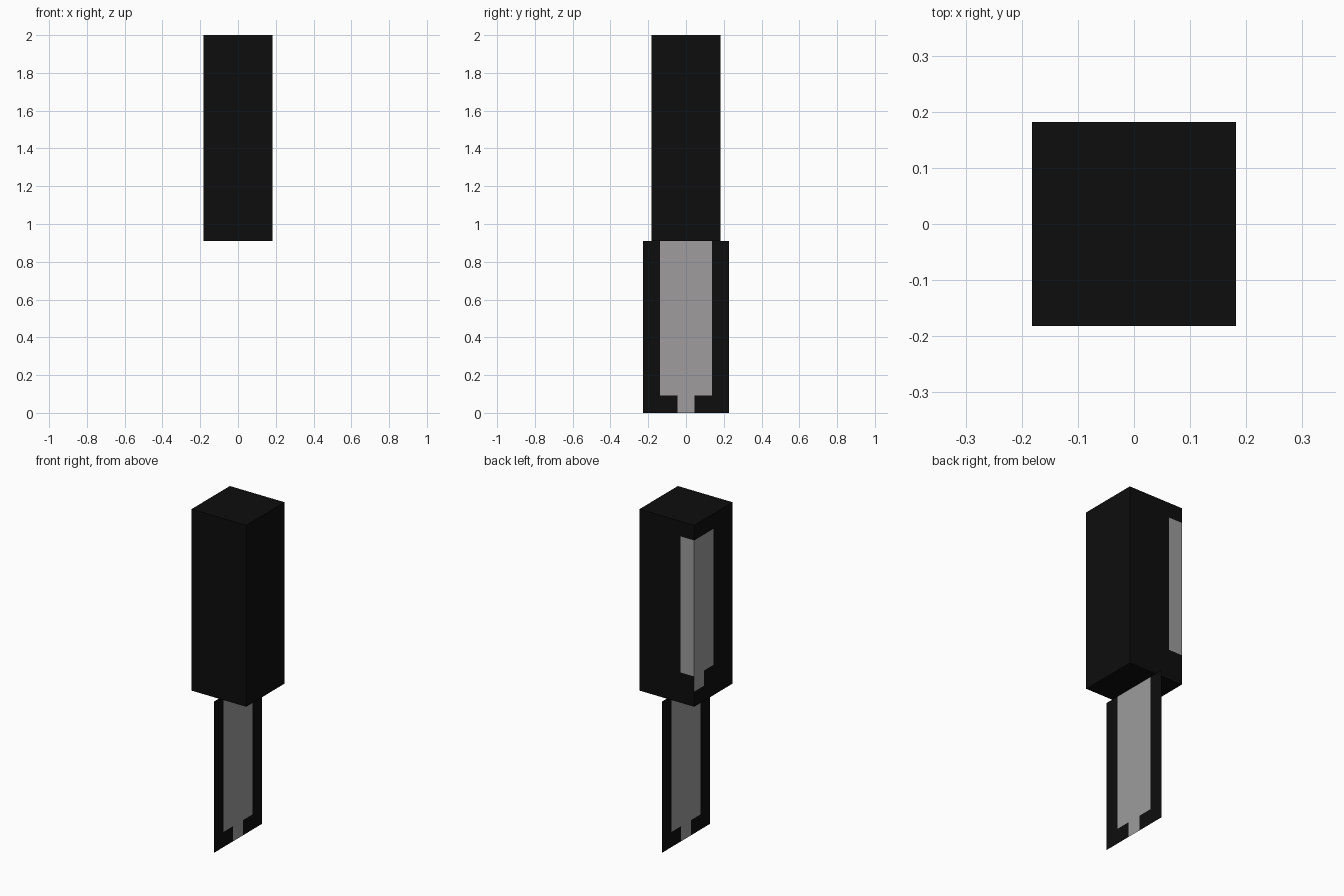
import bpy, bmesh
from mathutils import Vector

cube = bpy.data.objects.get("Cube")
if cube:
    bpy.data.objects.remove(cube)

U = 1 / 11                # size of one colour cell
BLADE_H = 10 * U
TOP = 2.0
HALF = 2 * U


def material(name, rgb):
    m = bpy.data.materials.new(name)
    m.use_nodes = True
    m.diffuse_color = (*rgb, 1)
    bsdf = m.node_tree.nodes["Principled BSDF"]
    bsdf.inputs["Base Color"].default_value = (*rgb, 1)
    bsdf.inputs["Roughness"].default_value = 0.9
    return m


BLACK = material("black", (0.004, 0.004, 0.004))
GREY = material("steel grey", (0.342, 0.335, 0.338))


def finish(name, bm, cuts, is_grey):
    """Cut the mesh along axis planes, then colour faces by a rule."""
    for axis, values in enumerate(cuts):
        normal = Vector((0, 0, 0))
        normal[axis] = 1
        for v in values:
            point = normal * v
            bmesh.ops.bisect_plane(bm, geom=bm.verts[:] + bm.edges[:] + bm.faces[:],
                                   plane_co=point, plane_no=normal)
    bm.normal_update()
    for f in bm.faces:
        f.material_index = int(is_grey(f.calc_center_median(), f.normal))
    mesh = bpy.data.meshes.new(name)
    bm.to_mesh(mesh)
    bm.free()
    mesh.materials.append(BLACK)
    mesh.materials.append(GREY)
    obj = bpy.data.objects.new(name, mesh)
    bpy.context.collection.objects.link(obj)


# Square handle with a grey patch wrapping its back left corner
def handle_rule(c, n):
    in_patch = TOP - 10 * U < c.z < TOP - U
    in_notch = TOP - 11 * U < c.z < TOP - 10 * U
    if n.x < -0.5:
        return (in_patch and c.y > 0) or (in_notch and c.y > U)
    if n.y > 0.5:
        return in_patch and c.x < -U
    return False


bm = bmesh.new()
bmesh.ops.create_cube(bm, size=1)
bmesh.ops.scale(bm, vec=(2 * HALF, 2 * HALF, TOP - BLADE_H), verts=bm.verts)
bmesh.ops.translate(bm, vec=(0, 0, (TOP + BLADE_H) / 2), verts=bm.verts)
finish("handle", bm, ([-U], [0, U], [TOP - U, TOP - 10 * U, TOP - 11 * U]), handle_rule)


# Paper-thin blade: black border, grey centre and a grey tip
def blade_rule(c, n):
    return abs(c.y) < (1.5 * U if c.z > U else 0.5 * U)


bm = bmesh.new()
corners = [(0, s * 2.5 * U, z) for s, z in ((-1, 0), (1, 0), (1, BLADE_H), (-1, BLADE_H))]
bm.faces.new([bm.verts.new(p) for p in corners])
finish("blade", bm, ([], [k * U for k in (-1.5, -0.5, 0.5, 1.5)], [U]), blade_rule)
